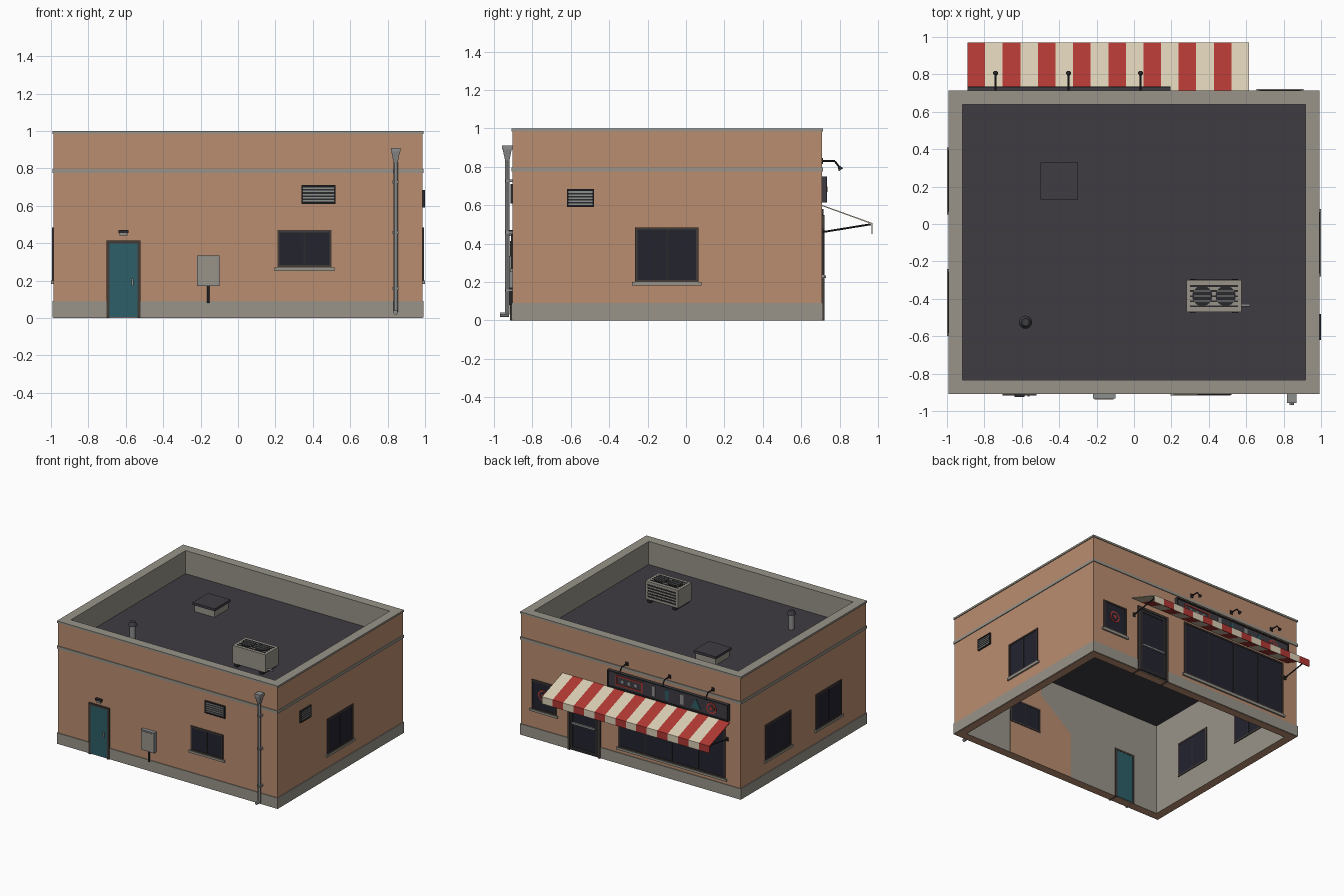
import bpy, bmesh, math
from mathutils import Vector, Matrix

if "Cube" in bpy.data.objects:
    bpy.data.objects.remove(bpy.data.objects["Cube"])

# Palette
def linear(byte):
    c = byte / 255
    return c / 12.92 if c < .04 else ((c + .055) / 1.055) ** 2.4

def material(name, hexcode):
    m = bpy.data.materials.new(name)
    m.use_nodes = True
    colour = [linear(b) for b in bytes.fromhex(hexcode)] + [1]
    m.diffuse_color = colour
    m.node_tree.nodes["Principled BSDF"].inputs["Base Color"].default_value = colour
    return m

tan = material("tan render", "BA8D70")
concrete = material("concrete", "98948A")
roofing = material("dark roofing", "3E3C42")
glass = material("dark glass", "23232F")
black = material("black metal", "2A2A2D")
frame = material("brown frame", "443C38")
teal = material("teal paint", "2C5F68")
red = material("red canvas", "B03833")
cream = material("cream canvas", "DACDB4")
metal = material("grey metal", "8C8E8C")

# Outer wall planes, wall thickness and trim projection
SIDE, FRONT, BACK, THICK, TRIM = .987, -.903, .708, .065, .006
WALL_TOP, DECK = .985, .81

def on_wall(wall, u, z, d):
    """Point at u along a wall, height z and distance d out from it."""
    return Vector({"front": (u, FRONT - d, z), "back": (u, BACK + d, z),
                   "right": (SIDE + d, u, z), "left": (-SIDE - d, u, z)}[wall])

class Part:
    def __init__(self, name):
        self.name, self.bm, self.mats = name, bmesh.new(), []

    def paint(self, faces, mat):
        if mat not in self.mats:
            self.mats.append(mat)
        for f in faces:
            f.material_index = self.mats.index(mat)

    def box(self, a, b, mat):
        a, b = Vector(a), Vector(b)
        size = Matrix.Diagonal([abs(v) for v in b - a]).to_4x4()
        made = bmesh.ops.create_cube(self.bm, size=1, matrix=Matrix.Translation((a + b) / 2) @ size)
        self.paint({f for v in made["verts"] for f in v.link_faces}, mat)

    def plate(self, wall, us, zs, ds, mat):
        self.box(on_wall(wall, us[0], zs[0], ds[0]), on_wall(wall, us[1], zs[1], ds[1]), mat)

    def rod(self, a, b, radius, mat, end=None, sides=12, spin=0):
        a, b = Vector(a), Vector(b)
        turn = (b - a).to_track_quat("Z", "Y").to_matrix().to_4x4()
        made = bmesh.ops.create_cone(
            self.bm, cap_ends=True, segments=sides, radius1=radius,
            radius2=radius if end is None else end, depth=(b - a).length,
            matrix=Matrix.Translation((a + b) / 2) @ turn @ Matrix.Rotation(spin, 4, "Z"))
        self.paint({f for v in made["verts"] for f in v.link_faces}, mat)

    def prism(self, points, along, mat):
        face = self.bm.faces.new([self.bm.verts.new(p) for p in points])
        made = bmesh.ops.extrude_face_region(self.bm, geom=[face], use_keep_orig=True)["geom"]
        verts = [g for g in made if isinstance(g, bmesh.types.BMVert)]
        bmesh.ops.translate(self.bm, verts=verts, vec=along)
        self.paint({f for v in list(face.verts) + verts for f in v.link_faces}, mat)

    def rim(self, wall, us, zs, w, ds, mat, sides="lrtb"):
        (l, r), (b, t) = us, zs
        edges = {"l": ((l, l + w), zs), "r": ((r - w, r), zs), "t": (us, (t - w, t)), "b": (us, (b, b + w))}
        for s in sides:
            self.plate(wall, *edges[s], ds, mat)

    def done(self, smooth=False):
        bmesh.ops.recalc_face_normals(self.bm, faces=self.bm.faces)
        mesh = bpy.data.meshes.new(self.name)
        self.bm.to_mesh(mesh)
        for m in self.mats:
            mesh.materials.append(m)
        obj = bpy.data.objects.new(self.name, mesh)
        bpy.context.collection.objects.link(obj)
        if smooth:
            bpy.ops.object.select_all(action="DESELECT")
            obj.select_set(True)
            bpy.context.view_layer.objects.active = obj
            bpy.ops.object.shade_smooth_by_angle()

# Walls: render outside, bare concrete inside
walls = Part("walls")
for wall in ("front", "back"):
    walls.plate(wall, (-SIDE, SIDE), (0, WALL_TOP), (-THICK, 0), tan)
for wall in ("left", "right"):
    walls.plate(wall, (FRONT + THICK, BACK - THICK), (0, WALL_TOP), (-THICK, 0), tan)
walls.bm.normal_update()
walls.paint([f for f in walls.bm.faces if abs(f.normal.z) < .5
             and abs(f.calc_center_median().x) < SIDE - .01
             and FRONT + .01 < f.calc_center_median().y < BACK - .01], concrete)
walls.done()

# Plinth, string course and coping run round all four walls
def ring_trim(name, zs, inner):
    p = Part(name)
    for wall in ("front", "back", "left", "right"):
        ends = (-SIDE, SIDE) if wall in ("front", "back") else (FRONT, BACK)
        p.plate(wall, (ends[0] - TRIM, ends[1] + TRIM), zs, (inner, TRIM), concrete)
    p.done()

ring_trim("plinth", (.002, .09), -.01)
ring_trim("string_course", (.775, .797), -.01)
ring_trim("coping", (WALL_TOP, 1), -THICK - .004)

deck = Part("roof_deck")
deck.box((-SIDE + THICK, FRONT + THICK, .75), (SIDE - THICK, BACK - THICK, DECK), roofing)
deck.done()

# Bare patch on the inside of the front wall
patch = Part("inner_wall_patch")
outline = [(.5, 0), (-.09, 0), (-.09, .37), (.2, .6), (.2, .75), (.5, .75)]
patch.prism([on_wall("front", u, z, -THICK) for u, z in outline], (0, .002, 0), tan)
patch.done()

# Windows go right through the wall
def window(name, wall, us, zs, panes=2):
    p = Part(name)
    p.plate(wall, us, zs, (-THICK - .004, .003), glass)
    p.rim(wall, us, zs, .012, (-THICK - .006, .008), frame)
    for i in range(1, panes):
        u = us[0] + (us[1] - us[0]) * i / panes
        p.plate(wall, (u - .005, u + .005), zs, (-THICK - .006, .007), black)
    p.plate(wall, (us[0] - .015, us[1] + .015), (zs[0] - .018, zs[0]), (-.01, .013), concrete)
    p.done()

window("front_window", "front", (.21, .5), (.27, .47))
for name, wall, mid in (("right_window", "right", -.1), ("left_window_rear", "left", .23),
                        ("left_window_front", "left", -.42)):
    window(name, wall, (mid - .165, mid + .165), (.2, .485))
window("shop_window", "back", (-.85, .11), (.135, .58), panes=4)
window("poster_window", "back", (.67, .89), (.24, .48), panes=1)

# Doors
door = Part("front_door")
door.plate("front", (-.69, -.53), (.005, .4), (-THICK - .004, .009), teal)
door.rim("front", (-.703, -.52), (0, .415), .016, (-THICK - .006, .013), frame, "lrt")
door.plate("front", (-.57, -.56), (.17, .21), (.009, .02), metal)
door.done()

door = Part("shop_door")
door.plate("back", (.28, .55), (.005, .53), (-THICK - .004, .008), glass)
door.rim("back", (.27, .56), (0, .55), .018, (-THICK - .006, .013), frame, "lrt")
door.rim("back", (.29, .54), (.01, .53), .025, (0, .011), black)
door.plate("back", (.31, .52), (.22, .235), (.008, .022), metal)
door.done()

# Louvred vents
def vent(name, wall, us, zs):
    p = Part(name)
    p.plate(wall, us, zs, (0, .003), black)
    p.rim(wall, us, zs, .008, (0, .012), black)
    step = (zs[1] - zs[0] - .016) / 5
    for i in range(5):
        z = zs[0] + .008 + step * (i + .5)
        p.plate(wall, (us[0] + .008, us[1] - .008), (z - .004, z + .004), (0, .009), metal)
    p.done()

vent("front_vent", "front", (.34, .52), (.61, .71))
vent("right_vent", "right", (-.62, -.48), (.59, .685))

# Front wall fittings
light = Part("door_light")
light.plate("front", (-.64, -.585), (.455, .47), (0, .022), black)
light.plate("front", (-.633, -.592), (.44, .455), (0, .018), metal)
light.done()
meter = Part("meter_box")
meter.plate("front", (-.22, -.1), (.17, .335), (0, .03), metal)
meter.plate("front", (-.21, -.11), (.18, .325), (.03, .034), concrete)
meter.rod(on_wall("front", -.16, .08, .012), on_wall("front", -.16, .17, .012), .007, black)
meter.done()

pipe = Part("downspout")
def spout(z, d=.028):
    return on_wall("front", .843, z, d)
pipe.rod(spout(.03), spout(.84), .012, metal)
pipe.rod(spout(.03, .02), spout(.03, .066), .012, metal)
pipe.rod(spout(.83), spout(.89), .015, metal, end=.033, sides=4, spin=math.pi / 4)
pipe.plate("front", (.817, .869), (.89, .91), (0, .054), metal)
for z in (.15, .45, .72):
    pipe.plate("front", (.827, .859), (z, z + .015), (0, .036), metal)
pipe.done(smooth=True)

# Striped awning with a valance, on two arms
awning = Part("awning")
left, right, count, edge = -.89, .615, 16, .97
width = (right - left) / count
section = [(BACK, .602), (edge, .508), (edge, .45), (edge - .005, .45), (edge - .005, .503), (BACK, .596)]
for i in range(count):
    x = left + width * i
    awning.prism([(x, y, z) for y, z in section], (width, 0, 0), cream if i % 2 else red)
awning.done()
arms = Part("awning_arms")
for x in (left + .02, right - .02):
    arms.rod((x, BACK, .46), (x, edge - .015, .5), .005, black, sides=8)
    arms.plate("back", (x - .01, x + .01), (.445, .475), (0, .008), black)
arms.rod((left, edge - .012, .498), (right, edge - .012, .498), .005, black, sides=8)
arms.done()

# Sign board with abstract shapes
def disc(part, u, z, radius, d, mat):
    part.rod(on_wall("back", u, z, d - .006), on_wall("back", u, z, d), radius, mat, sides=24)

sign = Part("sign_board")
sign.plate("back", (-.89, .195), (.615, .75), (0, .02), roofing)
sign.rim("back", (-.89, .195), (.615, .75), .01, (0, .027), black)
sign.rim("back", (-.12, .12), (.645, .725), .01, (.02, .025), red)
for u in (-.06, 0, .06):
    disc(sign, u, .685, .014, .025, metal)
for u, mat in ((-.22, metal), (-.34, teal), (-.475, metal)):
    sign.plate("back", (u - .014, u + .014), (.645, .725), (.02, .025), mat)
triangle = [(-.555, .645), (-.645, .645), (-.6, .725)]
sign.prism([on_wall("back", u, z, .02) for u, z in triangle], (0, .005, 0), teal)
for radius, d, mat in ((.045, .024, red), (.032, .026, roofing), (.015, .028, red)):
    disc(sign, -.74, .683, radius, d, mat)
sign.done()
poster = Part("poster_ring")
for radius, d, mat in ((.045, .007, red), (.034, .008, glass), (.014, .009, red)):
    disc(poster, .785, .37, radius, d, mat)
poster.done()

# Gooseneck lamps above the sign
lamps = Part("sign_lamps")
for x in (-.74, -.35, .035):
    path = [(x, BACK, .83), (x, .775, .83), (x, .797, .8)]
    lamps.rod(path[0], path[1], .005, black, sides=8)
    lamps.rod(path[1], path[2], .005, black, sides=8)
    lamps.rod(path[2], (x, .807, .785), .007, black, end=.014)
    lamps.plate("back", (x - .012, x + .012), (.815, .845), (0, .006), black)
lamps.done()

# Roof fittings
hatch = Part("roof_hatch")
hatch.box((-.49, .14, DECK), (-.31, .32, .865), concrete)
hatch.box((-.5, .13, .865), (-.3, .33, .885), roofing)
hatch.done()
stack = Part("vent_pipe")
stack.rod((-.58, -.525, DECK), (-.58, -.525, .94), .023, metal, sides=16)
stack.rod((-.58, -.525, .93), (-.58, -.525, .96), .035, roofing, end=.02, sides=16)
stack.done(smooth=True)

unit = Part("air_conditioner")
x0, x1, y0, y1, top = .28, .575, -.47, -.3, .975
unit.box((x0, y0, .83), (x1, y1, top), concrete)
for x in (x0 + .02, x1 - .05):
    unit.box((x, y0 - .005, DECK), (x + .03, y1 + .005, .83), black)
for i in range(5):
    z = .85 + i * .023
    unit.box((x0 + .02, y1, z), (x1 - .02, y1 + .003, z + .011), black)
    y = y0 + .025 + i * .027
    unit.box((x0 + .02, y, top), (x1 - .02, y + .01, top + .003), black)
for x in (.365, .49):
    unit.rod((x, -.385, top), (x, -.385, top + .006), .054, black, sides=24)
    for i in (-1, 0, 1):
        y = -.385 + i * .027
        unit.box((x - .045, y - .003, top), (x + .045, y + .003, top + .009), metal)
unit.rod((x1, -.435, .845), (x1 + .045, -.435, .845), .007, metal)
unit.done()
